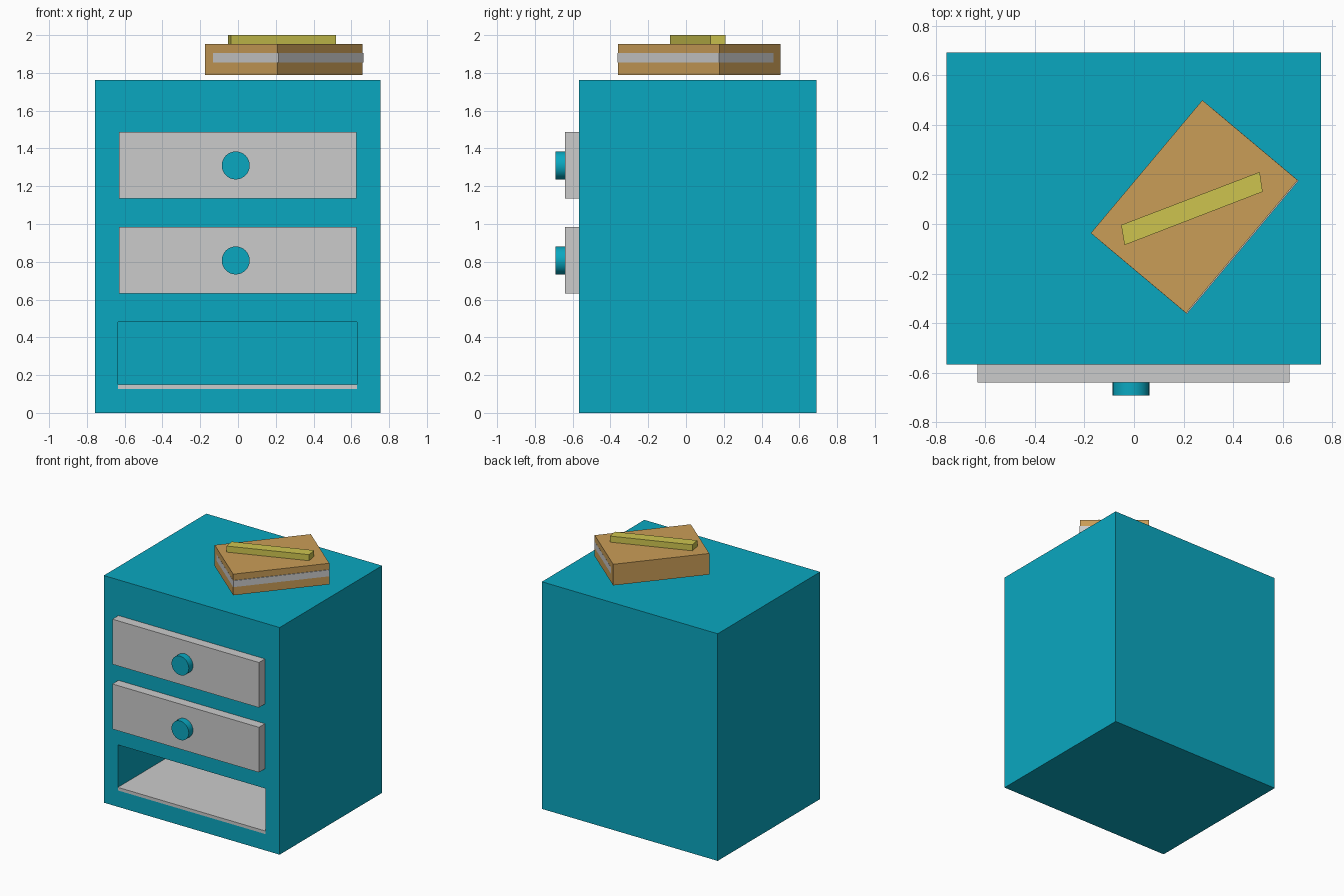
import bpy, bmesh, math
from mathutils import Matrix, Vector

if "Cube" in bpy.data.objects:
    bpy.data.objects.remove(bpy.data.objects["Cube"])


def material(name, rgb):
    m = bpy.data.materials.new(name)
    m.diffuse_color = (*rgb, 1)
    m.use_nodes = True
    m.node_tree.nodes["Principled BSDF"].inputs["Base Color"].default_value = m.diffuse_color
    return m


teal = material("teal_paint", (0.003, 0.39, 0.53))
brown = material("brown_cover", (0.59, 0.34, 0.095))
olive = material("olive_wood", (0.61, 0.55, 0.078))


def finish(name, bm, mat=None):
    bmesh.ops.recalc_face_normals(bm, faces=bm.faces)
    mesh = bpy.data.meshes.new(name)
    bm.to_mesh(mesh)
    bm.free()
    ob = bpy.data.objects.new(name, mesh)
    bpy.context.collection.objects.link(ob)
    if mat:
        mesh.materials.append(mat)
    return ob


def box(name, x, y, z, mat=None):
    """Box from (min, max) ranges on each axis."""
    bm = bmesh.new()
    size = [r[1] - r[0] for r in (x, y, z)]
    mid = Vector([(r[0] + r[1]) / 2 for r in (x, y, z)])
    bmesh.ops.create_cube(bm, size=1, matrix=Matrix.Translation(mid) @ Matrix.Diagonal((*size, 1)))
    return finish(name, bm, mat)


def knob(name, x, z, mat):
    bm = bmesh.new()
    place = Matrix.Translation((x, -0.66, z)) @ Matrix.Rotation(math.pi / 2, 4, 'X')
    bmesh.ops.create_cone(bm, cap_ends=True, segments=32, radius1=0.074, radius2=0.074,
                          depth=0.064, matrix=place)
    ob = finish(name, bm, mat)
    bpy.context.view_layer.objects.active = ob
    ob.select_set(True)
    bpy.ops.object.shade_smooth_by_angle(angle=math.radians(30))
    ob.select_set(False)


def prism(name, points, z0, z1, mat):
    """Extrude a flat outline upward."""
    bm = bmesh.new()
    face = bm.faces.new([bm.verts.new((px, py, z0)) for px, py in points])
    top = bmesh.ops.extrude_face_region(bm, geom=[face], use_keep_orig=True)["geom"]
    bmesh.ops.translate(bm, vec=(0, 0, z1 - z0), verts=[v for v in top if isinstance(v, bmesh.types.BMVert)])
    return finish(name, bm, mat)


# Cabinet body with the open bottom compartment cut out
cabinet = box("cabinet", (-0.756, 0.754), (-0.566, 0.691), (0, 1.763), teal)
cutter = box("compartment_cutter", (-0.635, 0.631), (-0.75, 0.60), (0.127, 0.481), teal)
cutter.hide_render = True
cut = cabinet.modifiers.new("compartment", 'BOOLEAN')
cut.operation = 'DIFFERENCE'
cut.solver = 'EXACT'
cut.object = cutter
bpy.context.view_layer.objects.active = cabinet
bpy.ops.object.modifier_apply(modifier=cut.name)
bpy.data.objects.remove(cutter)

# Grey floor board in the open compartment
box("compartment_floor", (-0.635, 0.631), (-0.566, 0.60), (0.127, 0.151))

# Two drawer fronts with round knobs
for label, z in (("upper", 1.136), ("lower", 0.633)):
    box(label + "_drawer", (-0.631, 0.628), (-0.64, -0.563), (z, z + 0.35))
    knob(label + "_knob", -0.012, z + 0.174, teal)

# Book, turned on the cabinet top; local x runs along the spine
cover = box("book_cover", (-0.35, 0.35), (-0.251, 0.251), (1.789, 1.953), brown)
pages = box("book_pages", (-0.3505, 0.3505), (-0.2555, 0.195), (1.854, 1.904))
turn = Matrix.Translation((0.243, 0.07, 0)) @ Matrix.Rotation(math.radians(50), 4, 'Z')
for ob in (cover, pages):
    ob.matrix_world = turn

# Pencil lying on the book
prism("pencil", [(-0.052, -0.004), (-0.038, -0.085), (0.519, 0.13), (0.507, 0.21)], 1.952, 2.0, olive)
